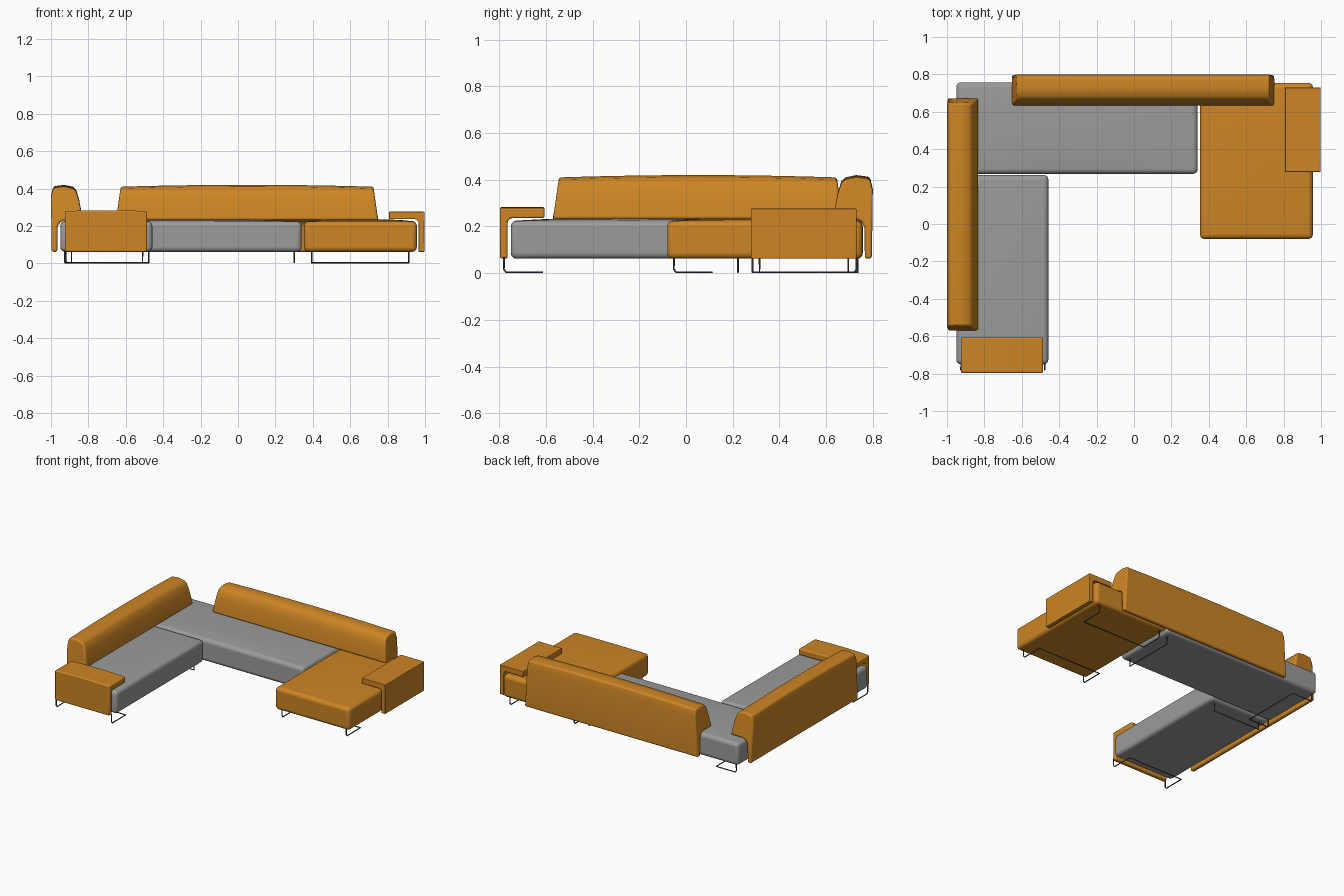
import bpy, bmesh
from mathutils import Vector

cube = bpy.data.objects.get("Cube")
if cube:
    bpy.data.objects.remove(cube, do_unlink=True)


def material(name, rgb):
    m = bpy.data.materials.new(name)
    m.use_nodes = True
    m.diffuse_color = (*rgb, 1)
    m.node_tree.nodes["Principled BSDF"].inputs["Base Color"].default_value = (*rgb, 1)
    return m


ORANGE = material("orange fabric", (0.61, 0.235, 0.018))
GREY = material("grey fabric", (0.33, 0.33, 0.33))
STEEL = material("dark steel", (0.09, 0.09, 0.1))


def finish(bm, name, mat, bevel, segments=4):
    """Turn the mesh into a softly rounded, smooth shaded object."""
    bmesh.ops.recalc_face_normals(bm, faces=bm.faces)
    mesh = bpy.data.meshes.new(name)
    bm.to_mesh(mesh)
    bm.free()
    mesh.materials.append(mat)
    ob = bpy.data.objects.new(name, mesh)
    bpy.context.collection.objects.link(ob)
    mod = ob.modifiers.new("soft edges", 'BEVEL')
    mod.width, mod.segments = bevel, segments
    mod.limit_method, mod.angle_limit = 'ANGLE', 0.6
    bpy.ops.object.select_all(action='DESELECT')
    ob.select_set(True)
    bpy.context.view_layer.objects.active = ob
    bpy.ops.object.shade_smooth_by_angle(angle=0.7)
    return ob


def seat(name, mat, x0, x1, y0, y1, z0=0.062, z1=0.224, puff=0.011):
    """Upholstered block with a slightly domed top."""
    bm = bmesh.new()
    bmesh.ops.create_cube(bm, size=2)
    flat = [e for e in bm.edges if abs(e.verts[0].co.z - e.verts[1].co.z) < 0.1]
    bmesh.ops.subdivide_edges(bm, edges=flat, cuts=5, use_grid_fill=True)
    for v in bm.verts:
        x, y, z = v.co
        dome = puff * (1 - x ** 4) * (1 - y ** 4) if z > 0 else 0
        v.co = (x0 + (x + 1) / 2 * (x1 - x0), y0 + (y + 1) / 2 * (y1 - y0),
                (z1 if z > 0 else z0) + dome)
    return finish(bm, name, mat, 0.024)


def hook(name, profile, origin, along, inward, s0, s1, bevel, taper=0, bow=0):
    """Hooked cross-section of (depth, height) points swept between s0 and s1."""
    bm = bmesh.new()
    origin, along, inward = Vector(origin), Vector(along), Vector(inward)
    top = max(z for d, z in profile)
    mid, half = (s0 + s1) / 2, (s1 - s0) / 2
    steps = 8
    rings = []
    for i in range(steps + 1):
        t = 2 * i / steps - 1
        ring = []
        for d, z in profile:
            rise = max(0, (z - 0.23) / (top - 0.23))
            s = mid + t * (half - taper * rise)
            height = z - bow * rise * t * t
            ring.append(bm.verts.new(origin + along * s + inward * d + Vector((0, 0, height))))
        rings.append(ring)
    n = len(profile)
    for a, b in zip(rings, rings[1:]):
        for j in range(n):
            k = (j + 1) % n
            bm.faces.new((a[j], a[k], b[k], b[j]))
    bm.faces.new(rings[0])
    bm.faces.new(rings[-1])
    return finish(bm, name, ORANGE, bevel, 3)


def wire(name, points):
    """Thin bent steel rod."""
    cu = bpy.data.curves.new(name, 'CURVE')
    cu.dimensions = '3D'
    cu.bevel_depth, cu.bevel_resolution = 0.004, 2
    cu.use_fill_caps = True
    sp = cu.splines.new('POLY')
    sp.points.add(len(points) - 1)
    for p, co in zip(sp.points, points):
        p.co = (*co, 1)
    cu.materials.append(STEEL)
    ob = bpy.data.objects.new(name, cu)
    bpy.context.collection.objects.link(ob)


def sled(name, axis, a, b, outer, inner):
    """Leg with uprights at the outer line and a floor bar at the inner line."""
    top, low = 0.07, 0.004
    half = [(a, outer, top), (a, outer, low + 0.012), (a, outer + (inner - outer) * 0.06, low)]
    if inner == outer:
        half = [(a, outer, top), (a, outer, low)]
    else:
        half.append((a, inner, low))
    path = half + [(b, q, z) for p, q, z in reversed(half)]
    if axis == 'Y':
        path = [(q, p, z) for p, q, z in path]
    wire(name, path)


# Seats
seat("long_seat", GREY, -0.95, 0.34, 0.268, 0.757)
seat("side_seat", GREY, -0.95, -0.458, -0.75, 0.262)
seat("chaise_seat", ORANGE, 0.353, 0.956, -0.08, 0.755)

# Backrests: thick cushion with a thin panel hanging behind the seat
back = [(0.004, 0.062), (0.034, 0.062), (0.036, 0.195), (0.048, 0.22), (0.075, 0.231),
        (0.168, 0.231), (0.162, 0.28), (0.15, 0.345), (0.135, 0.393), (0.118, 0.41),
        (0.07, 0.42), (0.012, 0.412), (0, 0.36)]
hook("rear_backrest", back, (0, 0.8, 0), (1, 0, 0), (0, -1, 0), -0.653, 0.75, 0.011, 0.026, 0.01)
hook("side_backrest", back, (-1, 0, 0), (0, 1, 0), (1, 0, 0), -0.57, 0.672, 0.011, 0.026, 0.01)

# Armrests: flat slab with a side panel
arm = [(0, 0.062), (0.032, 0.062), (0.032, 0.222), (0.045, 0.236),
       (0.19, 0.236), (0.19, 0.276), (0, 0.276)]
hook("left_armrest", arm, (0.997, 0, 0), (0, 1, 0), (-1, 0, 0), 0.278, 0.73, 0.004)
puffed = [(d, z + 0.008 if z > 0.25 else z) for d, z in arm]
hook("front_armrest", puffed, (0, -0.796, 0), (1, 0, 0), (0, 1, 0), -0.926, -0.486, 0.008, 0, 0.005)

# Steel legs
sled("side_seat_front_leg", 'X', -0.925, -0.478, -0.78, -0.615)
sled("side_seat_rear_leg", 'X', -0.89, -0.51, 0.222, 0.222)
sled("long_seat_outer_leg", 'Y', 0.285, 0.735, -0.922, -0.76)
sled("long_seat_inner_leg", 'Y', 0.315, 0.695, 0.3, 0.3)
sled("chaise_front_leg", 'X', 0.393, 0.912, -0.052, 0.112)
sled("chaise_rear_leg", 'X', 0.393, 0.912, 0.73, 0.57)
